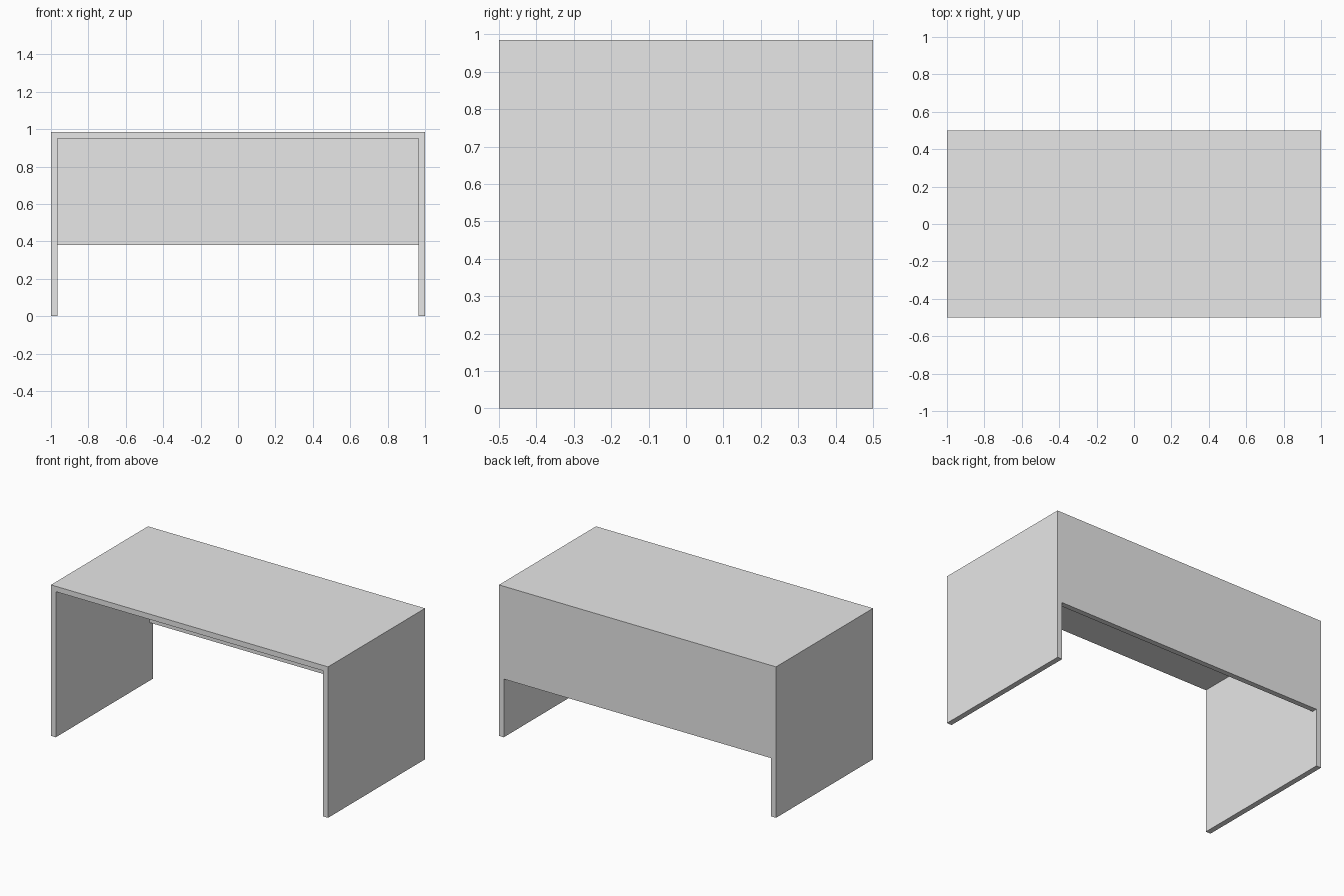
import bpy
import bmesh

cube = bpy.data.objects.get("Cube")
if cube:
    bpy.data.objects.remove(cube, do_unlink=True)

WIDTH, DEPTH, HEIGHT = 2.0, 1.0, 0.985
BOARD = 0.035          # board thickness
PANEL_BOTTOM = 0.38    # lower edge of the back panel

# Single grey finish
grey = bpy.data.materials.new("light_grey")
grey.use_nodes = True
color = (0.8, 0.8, 0.8, 1)
grey.diffuse_color = color
grey.node_tree.nodes["Principled BSDF"].inputs["Base Color"].default_value = color


def extrude_profile(name, profile, y_front, y_back):
    """Extrude an x-z outline along y into a closed solid."""
    bm = bmesh.new()
    face = bm.faces.new([bm.verts.new((x, y_front, z)) for x, z in profile])
    result = bmesh.ops.extrude_face_region(bm, geom=[face])
    moved = [v for v in result["geom"] if isinstance(v, bmesh.types.BMVert)]
    bmesh.ops.translate(bm, verts=moved, vec=(0, y_back - y_front, 0))
    bmesh.ops.recalc_face_normals(bm, faces=bm.faces)
    mesh = bpy.data.meshes.new(name)
    bm.to_mesh(mesh)
    bm.free()
    mesh.materials.append(grey)
    obj = bpy.data.objects.new(name, mesh)
    bpy.context.collection.objects.link(obj)
    return obj


outer = WIDTH / 2
inner = outer - BOARD
under = HEIGHT - BOARD

# Desk top and side legs as one continuous arch
half = [(outer, HEIGHT), (outer, 0), (inner, 0), (inner, under)]
arch = half + [(-x, z) for x, z in reversed(half)]
extrude_profile("desk_top_and_legs", arch, -DEPTH / 2, DEPTH / 2)

# Back panel between the legs, flush with the rear edge
panel = [(-inner, PANEL_BOTTOM), (inner, PANEL_BOTTOM), (inner, under), (-inner, under)]
extrude_profile("back_panel", panel, DEPTH / 2 - BOARD, DEPTH / 2)
